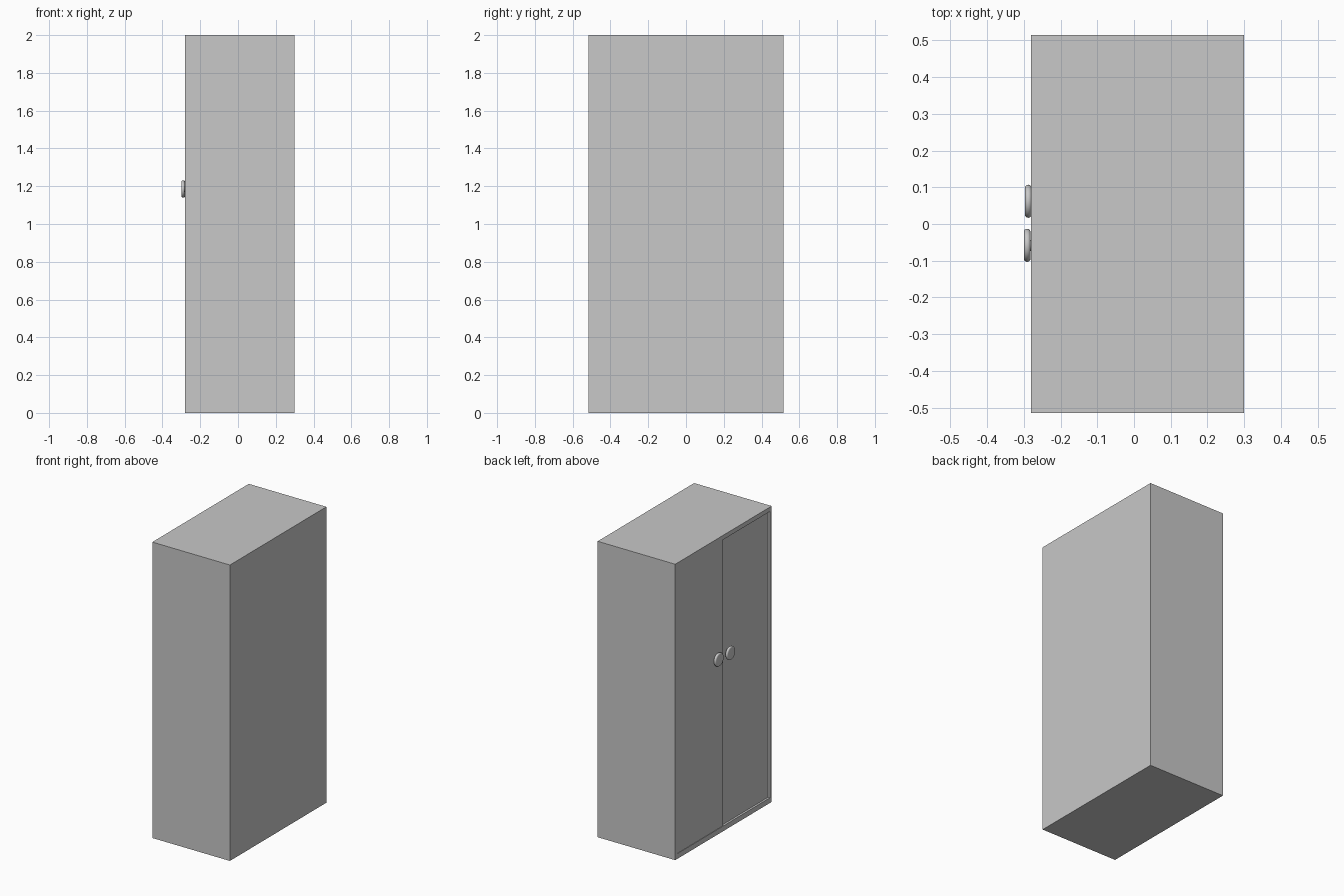
import bpy
import math

if "Cube" in bpy.data.objects:
    bpy.data.objects.remove(bpy.data.objects["Cube"])

# one plain grey for the whole cupboard
grey = bpy.data.materials.new("light_grey")
grey.diffuse_color = (0.58, 0.58, 0.58, 1)
grey.use_nodes = True
grey.node_tree.nodes["Principled BSDF"].inputs["Base Color"].default_value = grey.diffuse_color

X0, X1 = -0.28, 0.30      # door side and back side
W, H = 0.515, 2.0         # half width, height
SIDE, TOP, BASE = 0.02, 0.03, 0.035


def box(name, x, y, z):
    """Box from (min, max) ranges on each axis."""
    bpy.ops.mesh.primitive_cube_add(size=1, location=[sum(r) / 2 for r in (x, y, z)])
    ob = bpy.context.object
    ob.name = name
    ob.scale = [r[1] - r[0] for r in (x, y, z)]
    bpy.ops.object.transform_apply(location=False, rotation=False, scale=True)
    ob.data.materials.append(grey)
    return ob


# carcass: one solid block with a shallow door opening cut into the -x face
carcass = box("carcass", (X0, X1), (-W, W), (0, H))
cutter = box("door_opening_cutter", (X0 - 0.1, X0 + 0.04),
             (-W + SIDE, W - SIDE), (BASE, H - TOP))
cutter.hide_render = True
cutter.display_type = 'WIRE'
cut = carcass.modifiers.new("door_opening", 'BOOLEAN')
cut.operation = 'DIFFERENCE'
cut.solver = 'EXACT'
cut.object = cutter
bpy.context.view_layer.objects.active = carcass
bpy.ops.object.modifier_apply(modifier=cut.name)
bpy.data.objects.remove(cutter, do_unlink=True)

# doors: one nearly flush, the other set slightly deeper
doors = (("left_door", 0.0, W - SIDE, X0 + 0.003),
         ("right_door", -W + SIDE, 0.0, X0 + 0.014))
for name, ya, yb, front in doors:
    box(name, (front, X0 + 0.04), (ya, yb), (BASE, H - TOP))


def knob(name, y, tip):
    """Flat round knob with a soft rim, plus the stem that holds it."""
    thick = 0.018
    bpy.ops.mesh.primitive_cylinder_add(
        vertices=32, radius=0.045, depth=thick,
        location=(tip + thick / 2, y, 1.185), rotation=(0, math.pi / 2, 0))
    disc = bpy.context.object
    disc.name = name
    disc.data.materials.append(grey)
    bev = disc.modifiers.new("round_rim", 'BEVEL')
    bev.width = 0.0085
    bev.segments = 4
    bpy.ops.object.modifier_apply(modifier=bev.name)
    bpy.ops.object.shade_smooth_by_angle(angle=math.radians(40))
    bpy.ops.mesh.primitive_cylinder_add(
        vertices=16, radius=0.015, depth=0.03,
        location=(tip + thick + 0.01, y, 1.185), rotation=(0, math.pi / 2, 0))
    stem = bpy.context.object
    stem.name = name + "_stem"
    stem.data.materials.append(grey)
    bpy.ops.object.shade_smooth_by_angle(angle=math.radians(40))


knob("left_knob", 0.062, -0.297)
knob("right_knob", -0.058, -0.30)
